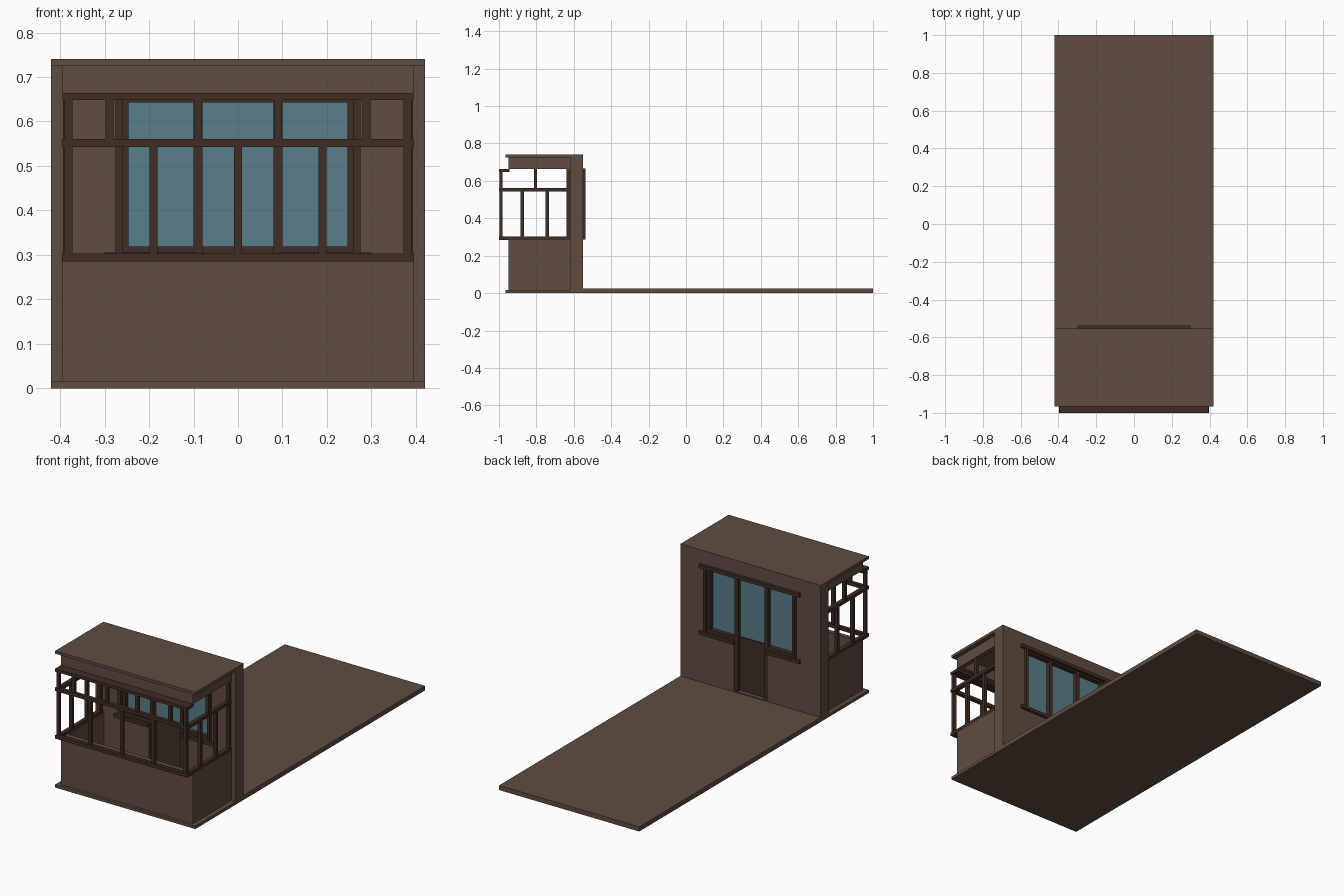
import bpy, bmesh
from mathutils import Vector

if "Cube" in bpy.data.objects:
    bpy.data.objects.remove(bpy.data.objects["Cube"])


def material(name, rgb):
    m = bpy.data.materials.new(name)
    m.diffuse_color = (*rgb, 1)
    m.use_nodes = True
    m.node_tree.nodes["Principled BSDF"].inputs["Base Color"].default_value = m.diffuse_color
    return m


PLASTER = material("plaster", (0.115, 0.073, 0.051))
TIMBER = material("timber", (0.053, 0.026, 0.017))
GLASS = material("glass", (0.10, 0.21, 0.255))


def prism(name, points, direction, mat):
    """Extrude a flat outline along a direction."""
    bm = bmesh.new()
    face = bm.faces.new([bm.verts.new(p) for p in points])
    out = bmesh.ops.extrude_face_region(bm, geom=[face])
    verts = [g for g in out["geom"] if isinstance(g, bmesh.types.BMVert)]
    bmesh.ops.translate(bm, verts=verts, vec=Vector(direction))
    bmesh.ops.recalc_face_normals(bm, faces=bm.faces)
    me = bpy.data.meshes.new(name)
    bm.to_mesh(me)
    bm.free()
    me.materials.append(mat)
    ob = bpy.data.objects.new(name, me)
    bpy.context.collection.objects.link(ob)
    return ob


def box(name, x, y, z, mat):
    pts = [(x[0], y[0], z[0]), (x[1], y[0], z[0]), (x[1], y[1], z[0]), (x[0], y[1], z[0])]
    return prism(name, pts, (0, 0, z[1] - z[0]), mat)


def u_wall(name, z0, z1):
    """Three-sided balcony wall, open towards the building."""
    o, i, f, b, t = 0.395, 0.37, -0.95, -0.62, 0.025
    plan = [(-o, b), (-o, f), (o, f), (o, b), (i, b), (i, f + t), (-i, f + t), (-i, b)]
    return prism(name, [(x, y, z0) for x, y in plan], (0, 0, z1 - z0), PLASTER)


# Slabs
box("room_floor", (-0.42, 0.42), (-0.555, 1.0), (0, 0.025), PLASTER)
box("balcony_floor", (-0.42, 0.42), (-0.965, -0.62), (0, 0.016), PLASTER)
box("balcony_roof", (-0.42, 0.42), (-0.965, -0.62), (0.725, 0.74), PLASTER)

# Building wall with a combined door and window opening
WF, WB = -0.62, -0.552
half = [(0.1, 0), (0.1, 0.3), (0.272, 0.3), (0.272, 0.655)]
outline = [(0.42, 0), (0.42, 0.74), (-0.42, 0.74), (-0.42, 0)]
outline += [(-x, z) for x, z in half] + half[::-1]
prism("building_wall", [(x, WF, z) for x, z in outline], (0, WB - WF, 0), PLASTER)
box("door_threshold", (-0.1, 0.1), (WF, WB), (0, 0.03), PLASTER)

# Balcony parapet and fascia
u_wall("parapet", 0.016, 0.287)
u_wall("fascia", 0.664, 0.725)

# Front glazing frame
T = 0.018
box("front_top_rail", (-0.395, 0.395), (-1.0, -0.945), (0.648, 0.664), TIMBER)
for name, z in (("bottom", 0.285), ("middle", 0.543)):
    box(f"front_{name}_rail", (-0.396, 0.396), (-1.0, -0.98), (z, z + T), TIMBER)
for k in range(5):
    x = -0.381 + 0.1905 * k
    box("front_lower_post", (x - T / 2, x + T / 2), (-0.998, -0.982), (0.303, 0.543), TIMBER)
for x in (-0.381, -0.289, -0.09, 0.09, 0.289, 0.381):
    box("front_upper_post", (x - T / 2, x + T / 2), (-0.998, -0.982), (0.561, 0.648), TIMBER)

# Side glazing frames
for s in (-1, 1):
    sx = sorted((s * 0.374, s * 0.396))
    px = sorted((s * 0.376, s * 0.394))
    for z in (0.285, 0.543):
        box("side_rail", sx, (-0.98, -0.62), (z, z + T), TIMBER)
    for y in (-0.876, -0.741, -0.63):
        box("side_lower_post", px, (y - T / 2, y + T / 2), (0.303, 0.543), TIMBER)
    for y in (-0.805, -0.63):
        box("side_upper_post", px, (y - T / 2, y + T / 2), (0.561, 0.664), TIMBER)

# Window and door frame set inside the wall opening
FY = (-0.612, -0.558)
box("window_head", (-0.272, 0.272), FY, (0.643, 0.655), TIMBER)
for s in (-1, 1):
    box("window_jamb", sorted((s * 0.246, s * 0.272)), FY, (0.3, 0.643), TIMBER)
    box("door_mullion", sorted((s * 0.08, s * 0.1)), FY, (0.03, 0.643), TIMBER)
    box("window_bottom", sorted((s * 0.1, s * 0.246)), FY, (0.3, 0.319), TIMBER)
    box("side_glass", sorted((s * 0.1, s * 0.246)), (-0.588, -0.582), (0.319, 0.643), GLASS)
box("door_glass", (-0.08, 0.08), (-0.588, -0.582), (0.319, 0.643), GLASS)
box("door_panel", (-0.08, 0.08), (-0.595, -0.575), (0.03, 0.319), TIMBER)

# Trim on both faces of the wall
for side, y in (("outer", (-0.637, WF)), ("inner", (WB, -0.537))):
    box(f"{side}_head_trim", (-0.3, 0.3), y, (0.648, 0.667), TIMBER)
    for s in (-1, 1):
        box(f"{side}_sill", sorted((s * 0.095, s * 0.3)), y, (0.287, 0.305), TIMBER)
        box(f"{side}_jamb_trim", sorted((s * 0.259, s * 0.275)), y, (0.305, 0.648), TIMBER)
